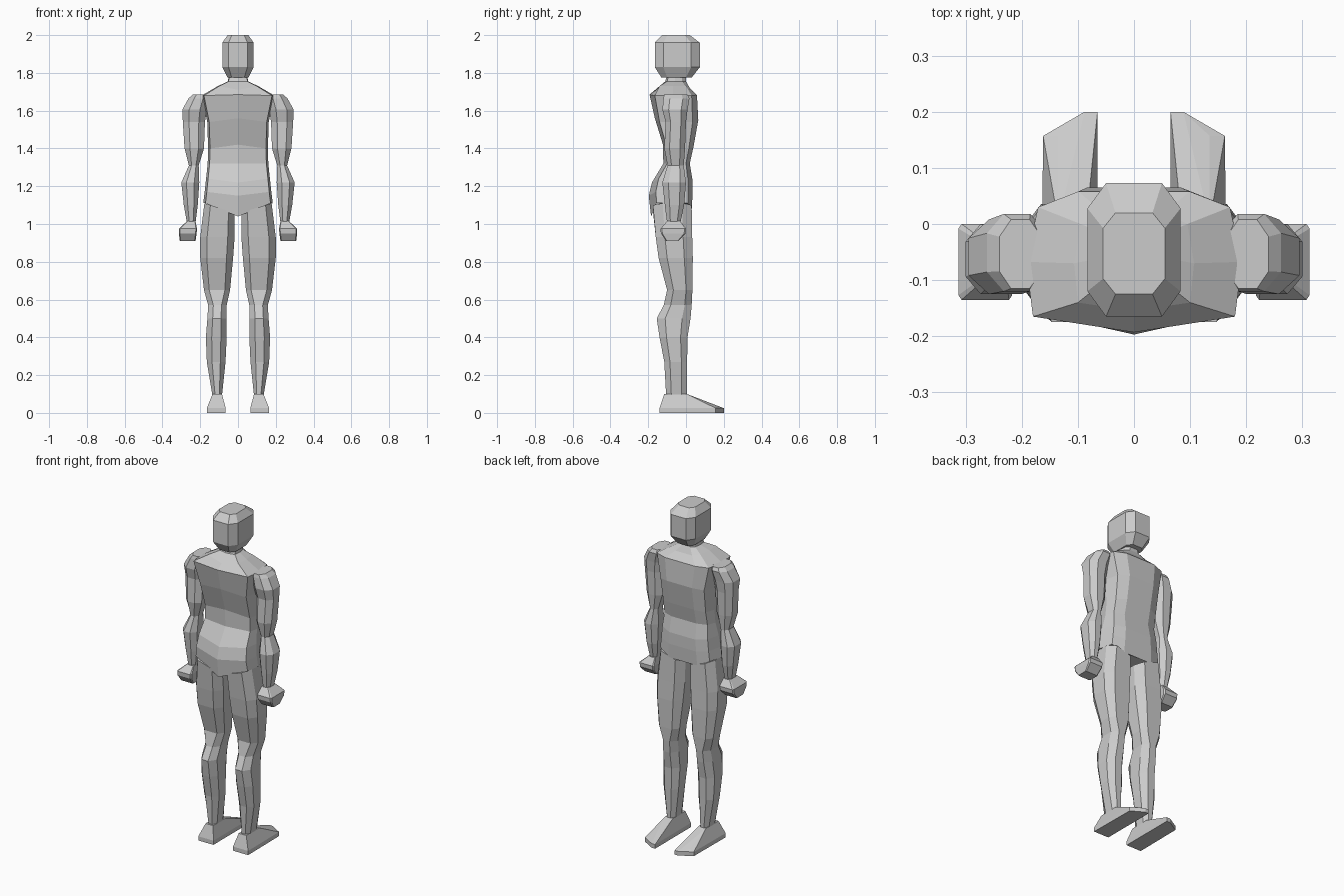
import bpy, bmesh


def make_object(name, bm, mirror=False):
    bmesh.ops.recalc_face_normals(bm, faces=bm.faces)
    mesh = bpy.data.meshes.new(name)
    bm.to_mesh(mesh)
    bm.free()
    ob = bpy.data.objects.new(name, mesh)
    bpy.context.collection.objects.link(ob)
    if mirror:
        ob.modifiers.new("mirror", 'MIRROR').use_axis[0] = True
    return ob


def skin(name, rings, mirror=False):
    """Join rings of equal point count into a capped skin."""
    bm = bmesh.new()
    loops = [[bm.verts.new(p) for p in r] for r in rings]
    n = len(loops[0])
    for a, b in zip(loops, loops[1:]):
        for i in range(n):
            j = (i + 1) % n
            bm.faces.new((a[i], a[j], b[j], b[i]))
    bm.faces.new(loops[0])
    bm.faces.new(loops[-1])
    return make_object(name, bm, mirror)


def octagon(z, x0, x1, y0, y1, cx=0.28, cy=0.25, tilt=0.0):
    """Chamfered rectangle; tilt raises the outer (x1) side."""
    dx, dy = (x1 - x0) * cx, (y1 - y0) * cy
    pts = [(x0 + dx, y0), (x1 - dx, y0), (x1, y0 + dy), (x1, y1 - dy),
           (x1 - dx, y1), (x0 + dx, y1), (x0, y1 - dy), (x0, y0 + dy)]
    return [(x, y, z + tilt * (x - x0) / (x1 - x0)) for x, y in pts]


def torso_ring(z, dz, hx, yb, ybc, yfc, yf):
    """Peaked back, wide sides and flat chest; dz raises the sides."""
    m = (ybc + yfc) / 2
    half = [(hx, ybc, z + dz), (hx * 1.07, m, z + dz),
            (hx * 0.95, yfc, z + dz), (hx * 0.55, yf, z + dz * 0.5)]
    return [(0, yb, z)] + half + [(-x, y, zz) for x, y, zz in reversed(half)]


# Head
skin("head", [octagon(z, -h, h, y0, y1, 0.2, 0.19) for z, h, y0, y1 in (
    (1.775, 0.055, -0.13, 0.03), (1.83, 0.083, -0.165, 0.073),
    (1.96, 0.083, -0.165, 0.073), (2.0, 0.055, -0.125, 0.02))])

# Neck and torso
skin("torso", [torso_ring(*r) for r in (
    (1.79, 0, 0.045, -0.10, -0.09, -0.02, 0.0),
    (1.755, 0, 0.05, -0.11, -0.10, -0.02, 0.0),
    (1.71, 0.02, 0.10, -0.155, -0.14, 0.0, 0.02),
    (1.685, -0.005, 0.18, -0.193, -0.165, 0.03, 0.058),
    (1.56, -0.02, 0.152, -0.165, -0.14, 0.035, 0.065),
    (1.42, -0.02, 0.148, -0.122, -0.10, 0.015, 0.04),
    (1.32, 0, 0.15, -0.12, -0.10, 0.0, 0.02),
    (1.22, 0.02, 0.158, -0.18, -0.145, 0.01, 0.035),
    (1.15, 0.02, 0.165, -0.197, -0.16, 0.01, 0.035),
    (1.04, 0.07, 0.172, -0.185, -0.155, 0.01, 0.03))])

# Arms
skin("arm", [octagon(*r) for r in (
    (1.685, 0.165, 0.24, -0.115, 0.008),
    (1.665, 0.155, 0.262, -0.12, 0.018),
    (1.605, 0.165, 0.295, -0.125, 0.008),
    (1.54, 0.175, 0.292, -0.108, 0.0),
    (1.40, 0.18, 0.283, -0.115, -0.005),
    (1.31, 0.208, 0.26, -0.098, -0.012),
    (1.22, 0.205, 0.30, -0.125, 0.0),
    (1.10, 0.213, 0.287, -0.112, -0.01),
    (1.005, 0.225, 0.27, -0.10, -0.03))], True)

# Fists
skin("hand", [octagon(*r, 0.06, 0.06) for r in (
    (1.015, 0.225, 0.27, -0.10, -0.03),
    (0.975, 0.217, 0.313, -0.135, 0.0),
    (0.95, 0.219, 0.313, -0.133, -0.002),
    (0.91, 0.225, 0.308, -0.105, -0.04))], True)

# Legs
skin("leg", [octagon(*r) for r in (
    (1.06, 0.018, 0.178, -0.175, 0.03, 0.2, 0.25, 0.05),
    (0.93, 0.018, 0.20, -0.16, 0.033, 0.2),
    (0.82, 0.026, 0.20, -0.145, 0.036, 0.2),
    (0.65, 0.042, 0.18, -0.10, 0.034, 0.2),
    (0.57, 0.06, 0.158, -0.118, 0.03),
    (0.50, 0.062, 0.162, -0.155, 0.024),
    (0.40, 0.06, 0.17, -0.14, 0.008),
    (0.27, 0.066, 0.165, -0.115, 0.006),
    (0.09, 0.085, 0.135, -0.105, 0.005))], True)

# Feet: hull of sole, toe edge and ankle
sole = [(0.165, -0.14), (0.065, -0.14), (0.065, 0.2), (0.088, 0.2), (0.162, 0.157)]
bm = bmesh.new()
for x, y in sole:
    for z in (0.0, 0.025):
        bm.verts.new((x, y, z))
for x in (0.085, 0.135):
    for y, z in ((-0.115, 0.1), (0.005, 0.1), (0.157, 0.035)):
        bm.verts.new((x, y, z))
bmesh.ops.convex_hull(bm, input=bm.verts)
bmesh.ops.dissolve_limit(bm, angle_limit=0.03, verts=bm.verts, edges=bm.edges)
make_object("foot", bm, True)
